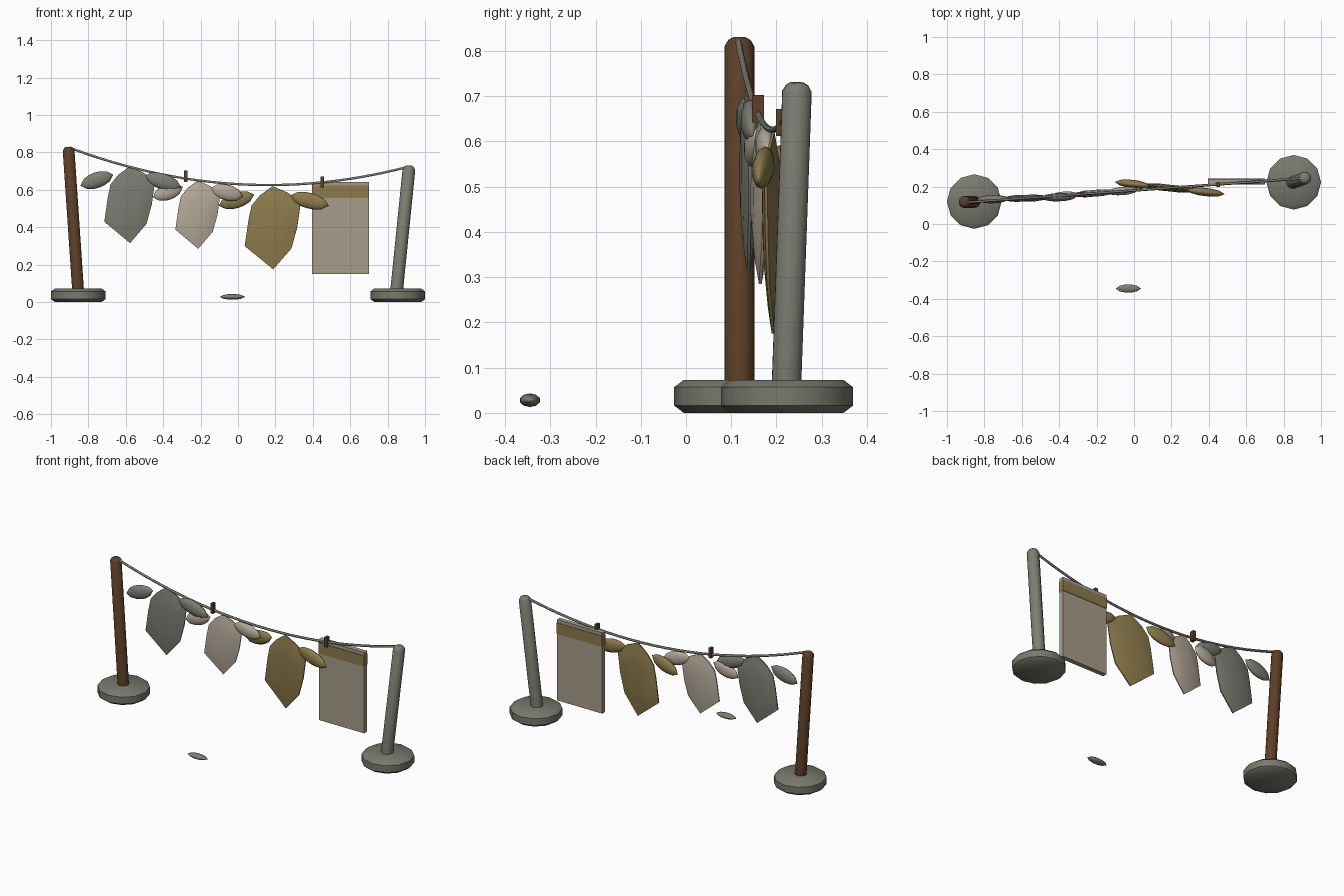
import bpy, bmesh, math
from mathutils import Vector, Matrix

if "Cube" in bpy.data.objects:
    bpy.data.objects.remove(bpy.data.objects["Cube"])


def material(name, hexcode):
    lin = [(int(hexcode[i:i + 2], 16) / 255) ** 2.2 for i in (0, 2, 4)] + [1]
    m = bpy.data.materials.new(name)
    m.use_nodes = True
    m.diffuse_color = lin
    m.node_tree.nodes["Principled BSDF"].inputs["Base Color"].default_value = lin
    return m


STONE = material("stone", "78786d")
GREY = material("weathered grey", "7b7d72")
BROWN = material("brown wood", "5e422c")
CREAM = material("cream cloth", "b3a898")
CANVAS = material("canvas", "a59b88")
OLIVE = material("olive cloth", "8b7a4d")


def finish(name, bm, mat, matrix=Matrix(), angle=40):
    bmesh.ops.remove_doubles(bm, verts=bm.verts, dist=0.0001)
    bmesh.ops.recalc_face_normals(bm, faces=bm.faces)
    me = bpy.data.meshes.new(name)
    bm.to_mesh(me)
    bm.free()
    me.materials.append(mat)
    me.shade_smooth()
    me.set_sharp_from_angle(angle=math.radians(angle))
    ob = bpy.data.objects.new(name, me)
    ob.matrix_world = matrix
    bpy.context.collection.objects.link(ob)
    return ob


def lathe(name, profile, mat, matrix, sides=12, angle=40):
    """Spin (height, radius) pairs around local z."""
    bm = bmesh.new()
    rings = []
    for h, r in profile:
        turns = [2 * math.pi * i / sides for i in range(sides)]
        rings.append([bm.verts.new((max(r, 1e-6) * math.cos(a), max(r, 1e-6) * math.sin(a), h))
                      for a in turns])
    for a, b in zip(rings, rings[1:]):
        for i in range(sides):
            j = (i + 1) % sides
            bm.faces.new((a[i], a[j], b[j], b[i]))
    bm.faces.new(rings[0])
    bm.faces.new(rings[-1])
    return finish(name, bm, mat, matrix, angle)


def box(name, center, size, mat):
    bm = bmesh.new()
    bmesh.ops.create_cube(bm, size=1, matrix=Matrix.Translation(center) @ Matrix.Diagonal((*size, 1)))
    return finish(name, bm, mat)


def post(name, foot, top, r, mat):
    foot, top = Vector(foot), Vector(top)
    axis = top - foot
    n = axis.length
    turn = axis.to_track_quat('Z', 'Y').to_matrix().to_4x4()
    profile = [(0, r), (n - 0.02, r), (n - 0.006, r * 0.75), (n, r * 0.45)]
    lathe(name, profile, mat, Matrix.Translation(foot) @ turn, 10)


LENS = [(-1, 0), (-0.68, 0.68), (-0.3, 0.95), (0, 1), (0.3, 0.95), (0.68, 0.68), (1, 0)]


def lens(name, center, half, tilt, mat, yaw=0):
    """Pointed, flattened pod lying along x."""
    m = (Matrix.Translation(center) @ Matrix.Rotation(yaw, 4, 'Z') @ Matrix.Rotation(-tilt, 4, 'Y')
         @ Matrix.Diagonal((*half, 1)) @ Matrix.Rotation(math.pi / 2, 4, 'Y'))
    lathe(name, LENS, mat, m, 10, 50)


# Stone feet and leaning posts
FOOT = [(0, 0.125), (0.016, 0.146), (0.057, 0.146), (0.073, 0.125)]
lathe("left_foot", FOOT, STONE, Matrix.Translation((0.854, 0.223, 0)))
lathe("right_foot", FOOT, STONE, Matrix.Translation((-0.854, 0.12, 0)))
post("right_post", (-0.855, 0.118, 0.06), (-0.907, 0.118, 0.83), 0.033, BROWN)
post("left_post", (0.848, 0.222, 0.06), (0.916, 0.246, 0.73), 0.034, GREY)

# Sagging line
START, END, SAG = Vector((-0.9, 0.115, 0.825)), Vector((0.915, 0.245, 0.725)), 0.145


def on_line(x):
    t = (x - START.x) / (END.x - START.x)
    return START.lerp(END, t) - Vector((0, 0, 4 * SAG * t * (1 - t)))


curve = bpy.data.curves.new("line", 'CURVE')
curve.dimensions = '3D'
curve.bevel_depth = 0.007
curve.bevel_resolution = 1
curve.use_fill_caps = True
spline = curve.splines.new('POLY')
spline.points.add(24)
for i, p in enumerate(spline.points):
    p.co = (*on_line(START.x + (END.x - START.x) * i / 24), 1)
curve.materials.append(GREY)
bpy.context.collection.objects.link(bpy.data.objects.new("line", curve))

# Pegs
for side, x in (("right", -0.28), ("left", 0.45)):
    p = on_line(x)
    box(side + "_peg", (x, p.y, p.z + 0.002 if x > 0 else p.z + 0.012), (0.018, 0.026, 0.06), BROWN)

# Garments: thin billowed body with two sleeves
OUTLINE = [(0, 1), (-0.45, 0.89), (-0.75, 0.77), (-0.86, 0.6), (-1, 0.28), (0.02, 0),
           (0.67, 0.25), (0.88, 0.5), (1, 0.78), (0.9, 0.83), (0.55, 0.92)]


def garment(name, x, half_w, low, high, yaw, mat, sleeves):
    bm = bmesh.new()
    for side in (-1, 1):
        loops = []
        for scale, depth in ((1, 0.003), (0.75, 0.012), (0.4, 0.018)):
            loops.append([bm.verts.new((u * half_w * scale, side * depth,
                                        (high - low) * (0.55 + (v - 0.55) * scale)))
                          for u, v in OUTLINE])
        n = len(OUTLINE)
        for a, b in zip(loops, loops[1:]):
            for i in range(n):
                j = (i + 1) % n
                bm.faces.new((a[i], a[j], b[j], b[i]))
        bm.faces.new(loops[-1])
        if side < 0:
            front_rim = loops[0]
    for i in range(n):
        j = (i + 1) % n
        bm.faces.new((front_rim[i], front_rim[j], loops[0][j], loops[0][i]))
    y = on_line(x).y
    finish(name + "_body", bm, mat, Matrix.Translation((x, y, low)) @ Matrix.Rotation(yaw, 4, 'Z'))
    for side, (sx, sz, length, tilt) in zip(("right", "left"), sleeves):
        lens(f"{name}_{side}_sleeve", (sx, y + (sx - x) * math.tan(yaw), sz),
             (length, 0.023, 0.042), tilt, mat, yaw)


garment("grey_shirt", -0.58, 0.135, 0.315, 0.725, 0.03, GREY,
        [(-0.755, 0.652, 0.093, 0.33), (-0.402, 0.645, 0.103, -0.3)])
garment("cream_shirt", -0.215, 0.12, 0.285, 0.65, 0.08, CREAM,
        [(-0.375, 0.588, 0.085, 0.33), (-0.06, 0.586, 0.09, -0.25)])
garment("olive_shirt", 0.185, 0.15, 0.175, 0.62, -0.11, OLIVE,
        [(-0.008, 0.545, 0.1, 0.3), (0.382, 0.542, 0.108, -0.25)])

# Hanging sheet with a coloured band
box("sheet", (0.548, 0.227, 0.396), (0.305, 0.028, 0.492), CANVAS)
box("sheet_band", (0.548, 0.227, 0.59), (0.307, 0.034, 0.066), OLIVE)

# Dropped pod on the ground
lens("fallen_cloth", (-0.03, -0.345, 0.028), (0.068, 0.023, 0.015), 0, GREY)
